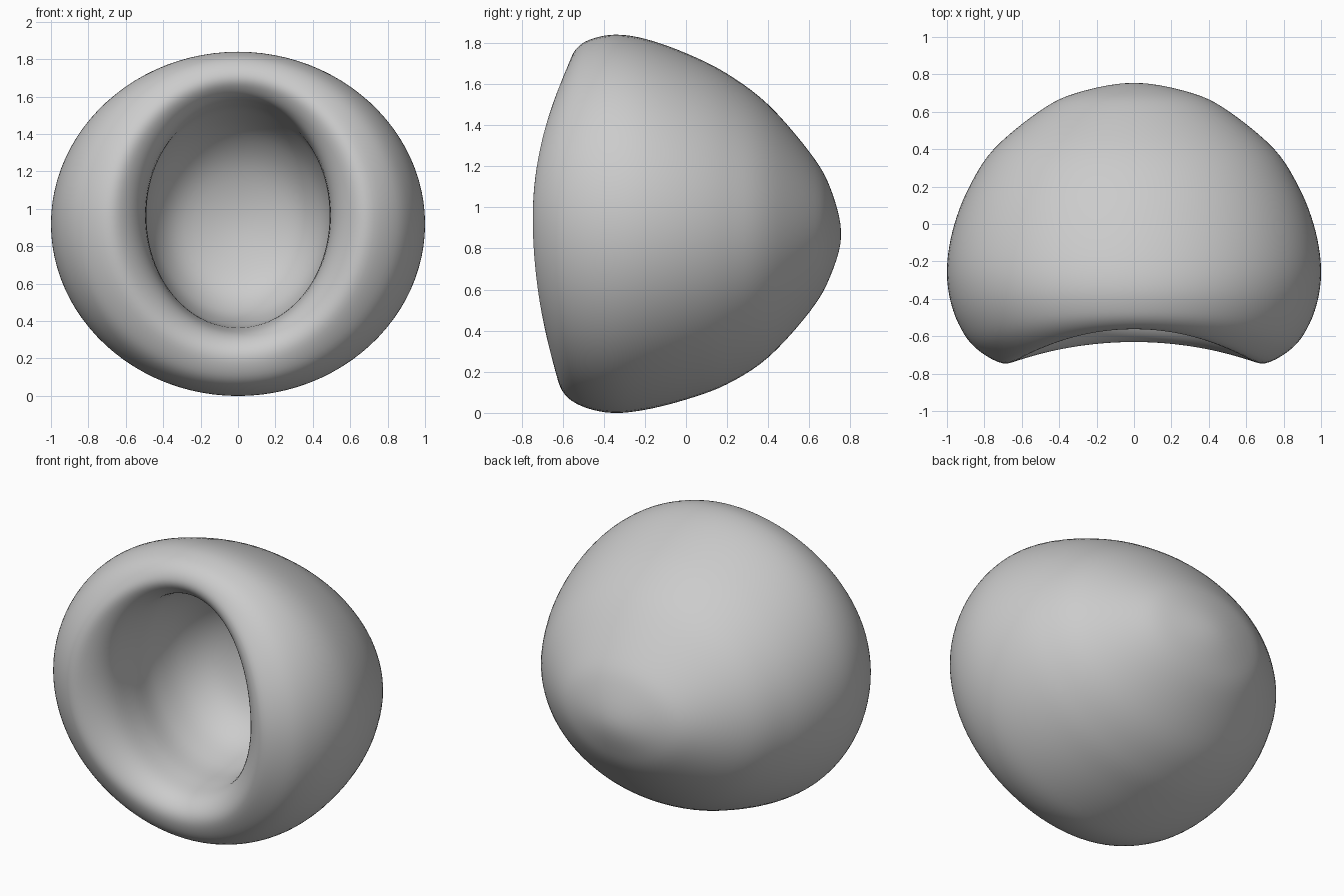
import bpy, bmesh, math

if "Cube" in bpy.data.objects:
    bpy.data.objects.remove(bpy.data.objects["Cube"])

SEGMENTS = 96   # points around each ring
STEPS = 5       # rings between two control rings

# Control rings from the back pole, over the lip, into the hollow:
# y at side, y at top, y at bottom, half width, top z, bottom z
RINGS = [
    (.755, .755, .755, 0, .87, .87),
    (.70, .70, .70, .31, 1.10, .66),
    (.60, .60, .60, .51, 1.27, .49),
    (.40, .40, .40, .75, 1.50, .27),
    (.20, .20, .20, .88, 1.65, .14),
    (.0, .0, .0, .96, 1.75, .065),
    (-.20, -.20, -.20, .998, 1.82, .015),
    (-.37, -.35, -.36, .99, 1.84, 0),
    (-.53, -.47, -.50, .94, 1.815, .03),
    (-.66, -.535, -.59, .85, 1.77, .09),
    (-.745, -.562, -.63, .70, 1.71, .19),
    (-.70, -.545, -.61, .59, 1.655, .27),
    (-.58, -.48, -.53, .51, 1.60, .33),
    (-.40, -.36, -.38, .49, 1.57, .36),
    (-.17, -.17, -.17, .50, 1.52, .38),
    (.05, .05, .05, .44, 1.40, .45),
    (.20, .20, .20, .29, 1.20, .61),
    (.26, .26, .26, 0, .91, .91),
]


def mirrored(r):
    """Ring continued through a pole, to keep the pole rounded."""
    return (r[0], r[1], r[2], -r[3], r[5], r[4])


def spline(a, b, c, d, t):
    return .5 * (2*b + (c - a)*t + (2*a - 5*b + 4*c - d)*t*t + (3*b - a - 3*c + d)*t**3)


def ring_point(r, angle):
    c, s = math.cos(angle), math.sin(angle)
    y = r[0]*c*c + (r[1] if s > 0 else r[2])*s*s
    return (r[3]*c, y, (r[4] + r[5])/2 + (r[4] - r[5])/2*s)


# Smooth the control rings into a dense row of rings
padded = [mirrored(RINGS[1])] + RINGS + [mirrored(RINGS[-2])]
rows = []
for i in range(len(RINGS) - 1):
    for k in range(STEPS):
        rows.append([spline(*v, k/STEPS) for v in zip(*padded[i:i + 4])])

# Thick hollow shell
bm = bmesh.new()
back_pole = bm.verts.new(ring_point(RINGS[0], 0))
hollow_pole = bm.verts.new(ring_point(RINGS[-1], 0))
loops = [[bm.verts.new(ring_point(r, 2*math.pi*j/SEGMENTS)) for j in range(SEGMENTS)]
         for r in rows[1:]]
for j in range(SEGMENTS):
    n = (j + 1) % SEGMENTS
    bm.faces.new((back_pole, loops[0][n], loops[0][j]))
    bm.faces.new((hollow_pole, loops[-1][j], loops[-1][n]))
    for a, b in zip(loops, loops[1:]):
        bm.faces.new((a[j], a[n], b[n], b[j]))
bmesh.ops.recalc_face_normals(bm, faces=bm.faces)
for f in bm.faces:
    f.smooth = True

mesh = bpy.data.meshes.new("hollow_shell")
bm.to_mesh(mesh)
bm.free()
grey = bpy.data.materials.new("light grey")
grey.diffuse_color = (.6, .6, .6, 1)
grey.use_nodes = True
grey.node_tree.nodes["Principled BSDF"].inputs["Base Color"].default_value = grey.diffuse_color
mesh.materials.append(grey)
shell = bpy.data.objects.new("hollow_shell", mesh)
bpy.context.collection.objects.link(shell)
